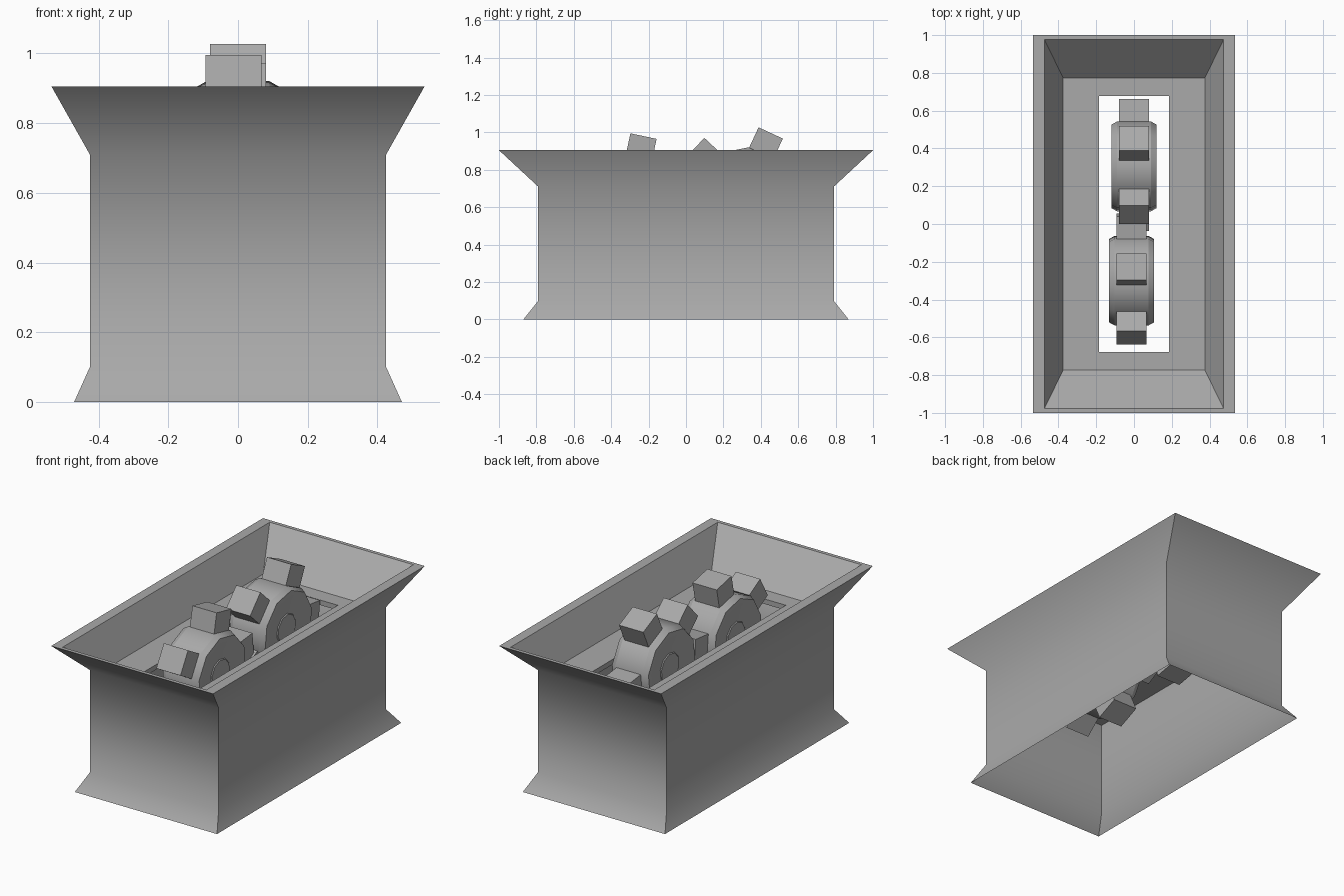
import bpy
import bmesh
from math import sin, cos, pi, radians
from mathutils import Matrix

cube = bpy.data.objects.get("Cube")
if cube:
    bpy.data.objects.remove(cube, do_unlink=True)

steel = bpy.data.materials.new("grey_steel")
steel.use_nodes = True
steel.diffuse_color = (0.4, 0.4, 0.4, 1)
steel.node_tree.nodes["Principled BSDF"].inputs["Base Color"].default_value = (0.4, 0.4, 0.4, 1)


def finish(name, bm):
    mesh = bpy.data.meshes.new(name)
    bm.to_mesh(mesh)
    bm.free()
    mesh.materials.append(steel)
    obj = bpy.data.objects.new(name, mesh)
    bpy.context.collection.objects.link(obj)
    return obj


def loft(name, loops, soft_loops=(), soft_sides=False, caps=False):
    """Skin a stack of closed loops; soft loops and sides shade smoothly."""
    bm = bmesh.new()
    rings = [[bm.verts.new(p) for p in loop] for loop in loops]
    n = len(rings[0])
    for a, b in zip(rings, rings[1:]):
        for i in range(n):
            j = (i + 1) % n
            bm.faces.new((a[i], a[j], b[j], b[i])).smooth = True
    if caps:
        bm.faces.new(rings[0][::-1])
        bm.faces.new(rings[-1])
    ring_of = {v: k for k, ring in enumerate(rings) for v in ring}
    for e in bm.edges:
        a, b = (ring_of[v] for v in e.verts)
        e.smooth = a in soft_loops if a == b else soft_sides
    bmesh.ops.recalc_face_normals(bm, faces=bm.faces)
    return finish(name, bm)


def rect(hx, hy, z):
    return [(-hx, -hy, z), (hx, -hy, z), (hx, hy, z), (-hx, hy, z)]


# Flared casing, folded in at the rim to a hopper and a slotted floor
loft("hopper_casing", [
    rect(0.47, 0.87, 0), rect(0.425, 0.79, 0.1), rect(0.425, 0.79, 0.71),
    rect(0.535, 1.0, 0.905), rect(0.475, 0.978, 0.905),
    rect(0.375, 0.773, 0.7), rect(0.185, 0.678, 0.7),
    rect(0.185, 0.678, 0.67), rect(0.425, 0.79, 0.67),
], soft_loops=(1, 2))


# Crushing wheels: ten-sided dished drum with five square teeth
TEETH = 5
SIDES = 2 * TEETH
half = [(0.09, 0.242), (0.12, 0.225), (0.12, 0.2), (0.105, 0.09), (0.11, 0.085)]
drum = [(-x, r) for x, r in reversed(half)] + half


def crusher(label, cx, cy, cz, turn):
    def ring(x, r):
        angles = [turn + (i + 0.5) * 2 * pi / SIDES for i in range(SIDES)]
        return [(cx + x, cy + r * sin(a), cz + r * cos(a)) for a in angles]

    loft(label + "_drum", [ring(x, r) for x, r in drum], soft_sides=True, caps=True)

    bm = bmesh.new()
    for i in range(TEETH):
        angle = turn + i * 2 * pi / TEETH
        place = (Matrix.Translation((cx, cy, cz)) @ Matrix.Rotation(-angle, 4, "X")
                 @ Matrix.Translation((0, 0, 0.275)) @ Matrix.Diagonal((0.16, 0.143, 0.15, 1)))
        bmesh.ops.create_cube(bm, size=1, matrix=place)
    finish(label + "_teeth", bm)


crusher("back_crusher", 0.0, 0.305, 0.68, radians(25))
crusher("front_crusher", -0.013, -0.3, 0.638, radians(12))
